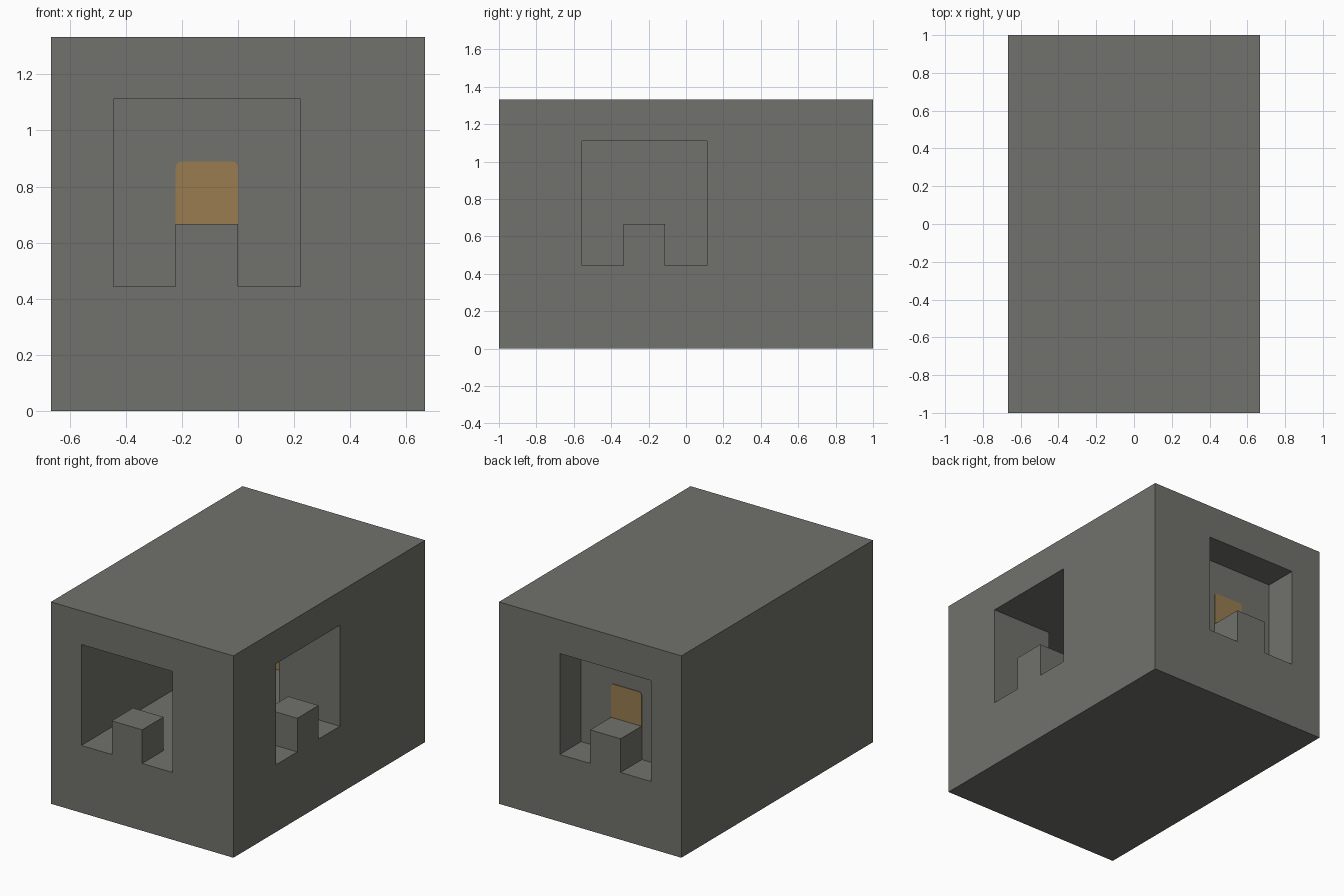
import bpy
import bmesh

C = 2 / 9  # one grid cell

old = bpy.data.objects.get("Cube")
if old:
    bpy.data.objects.remove(old, do_unlink=True)


def material(name, rgb):
    mat = bpy.data.materials.new(name)
    mat.use_nodes = True
    mat.diffuse_color = (*rgb, 1)
    mat.node_tree.nodes["Principled BSDF"].inputs["Base Color"].default_value = (*rgb, 1)
    return mat


def prism(name, plan, z0, z1, mat, round_top=0):
    """Extrude a plan outline, given in cells, from z0 up to z1."""
    bm = bmesh.new()
    base = bm.faces.new([bm.verts.new((x * C, y * C, z0 * C)) for x, y in plan])
    top = bmesh.ops.extrude_face_region(bm, geom=[base])["geom"]
    verts = [v for v in top if isinstance(v, bmesh.types.BMVert)]
    bmesh.ops.translate(bm, verts=verts, vec=(0, 0, (z1 - z0) * C))
    if round_top:
        edges = [e for e in bm.edges
                 if all(v in verts for v in e.verts)
                 and abs(e.verts[0].co.x - e.verts[1].co.x) < 1e-5]
        bmesh.ops.bevel(bm, geom=edges, offset=round_top, segments=3,
                        profile=0.5, affect='EDGES')
    bmesh.ops.recalc_face_normals(bm, faces=bm.faces)
    mesh = bpy.data.meshes.new(name)
    bm.to_mesh(mesh)
    bm.free()
    mesh.materials.append(mat)
    obj = bpy.data.objects.new(name, mesh)
    bpy.context.collection.objects.link(obj)
    return obj


def box(name, x, y, z, mat, round_top=0):
    plan = [(x[0], y[0]), (x[1], y[0]), (x[1], y[1]), (x[0], y[1])]
    return prism(name, plan, z[0], z[1], mat, round_top)


stone = material("stone_grey", (0.165, 0.165, 0.150))
wood = material("wood_brown", (0.320, 0.200, 0.080))

# Solid outer block
body = box("block_walls", (-3, 3), (-4.5, 4.5), (0, 6), stone)

# Room with its front opening and side passage, and the rear alcove
room = prism("room_cutter", [(-2, -5), (1, -5), (1, -2.5), (4, -2.5),
                             (4, 0.5), (1, 0.5), (1, 2.5), (-2, 2.5)], 2, 5, stone)
alcove = box("alcove_cutter", (-2, 1), (3.5, 5), (2, 5), stone)
for cutter in (room, alcove):
    cutter.hide_render = True
    mod = body.modifiers.new(cutter.name, 'BOOLEAN')
    mod.operation = 'DIFFERENCE'
    mod.solver = 'EXACT'
    mod.object = cutter
    bpy.context.view_layer.objects.active = body
    bpy.ops.object.modifier_apply(modifier=mod.name)
    bpy.data.objects.remove(cutter, do_unlink=True)

# One step block in the middle of each opening
box("front_step", (-1, 0), (-4.5, -3.5), (2, 3), stone)
box("side_step", (2, 3), (-1.5, -0.5), (2, 3), stone)
box("rear_step", (-1, 0), (3.5, 4.5), (2, 3), stone)

# Door through the wall between room and alcove
box("door", (-1, 0), (2.48, 3.52), (2, 4), wood, round_top=0.02)
